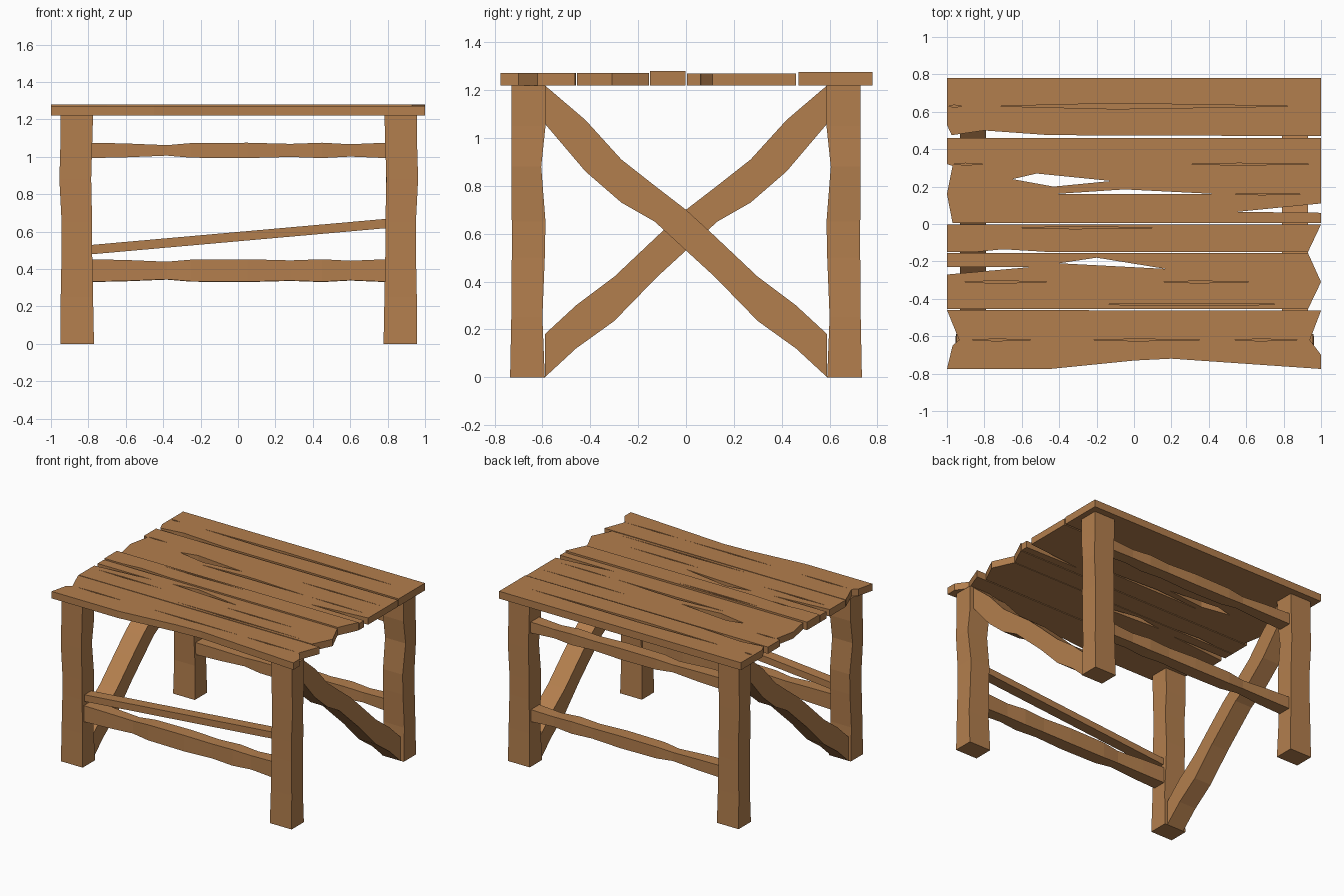
import bpy, bmesh

if "Cube" in bpy.data.objects:
    bpy.data.objects.remove(bpy.data.objects["Cube"])

wood = bpy.data.materials.new("wood")
wood.diffuse_color = (0.45, 0.21, 0.075, 1)
wood.use_nodes = True
wood.node_tree.nodes["Principled BSDF"].inputs["Base Color"].default_value = wood.diffuse_color


def finish(bm, name):
    bmesh.ops.recalc_face_normals(bm, faces=bm.faces)
    me = bpy.data.meshes.new(name)
    bm.to_mesh(me)
    bm.free()
    me.materials.append(wood)
    ob = bpy.data.objects.new(name, me)
    bpy.context.collection.objects.link(ob)
    return ob


def loft(name, rings):
    """Skin a chain of four-sided rings and cap both ends."""
    bm = bmesh.new()
    vs = [[bm.verts.new(p) for p in r] for r in rings]
    for a, b in zip(vs, vs[1:]):
        for i in range(4):
            j = (i + 1) % 4
            bm.faces.new((a[i], a[j], b[j], b[i]))
    bm.faces.new(vs[0])
    bm.faces.new(vs[-1])
    return finish(bm, name)


def prism(name, outline, z0, z1):
    bm = bmesh.new()
    f = bm.faces.new([bm.verts.new((x, y, z0)) for x, y in outline])
    r = bmesh.ops.extrude_face_region(bm, geom=[f])
    for v in r["geom"]:
        if isinstance(v, bmesh.types.BMVert):
            v.co.z = z1
    return finish(bm, name)


def plank(name, outline, top, holes=(), grooves=()):
    ob = prism(name, outline, 1.22, top)
    cuts = [(h, 1.1) for h in holes]
    # grooves are slim diamonds: start x, end x, y, half width
    for x0, x1, y, w in grooves:
        m = x0 + 0.4 * (x1 - x0)
        cuts.append((((x0, y), (m, y - w), (x1, y), (m, y + w)), top - 0.02))
    for pts, z in cuts:
        c = prism("cutter", pts, z, 1.4)
        c.hide_render = True
        m = ob.modifiers.new("cut", "BOOLEAN")
        m.operation = "DIFFERENCE"
        m.solver = "EXACT"
        m.object = c
        bpy.context.view_layer.objects.active = ob
        bpy.ops.object.modifier_apply(modifier=m.name)
        bpy.data.objects.remove(c)


# table top planks, back to front
plank("top_plank_back",
      [(-1, .78), (-1, .53), (-.975, .475), (-.8, .5), (-.45, .475), (1, .47), (1, .78)], 1.275,
      grooves=[(-.73, .85, .63, .015), (-.99, -.92, .63, .006)])
plank("top_plank_wide",
      [(-1, .46), (-1, .32), (-.97, .31), (-1, .16), (-.97, .005), (1, .005),
       (1, .06), (.55, .065), (1, .11), (1, .46)], 1.27,
      holes=[[(-.65, .24), (-.43, .2), (-.12, .23), (-.52, .27)],
             [(-.43, .16), (.45, .16), (-.05, .185)]],
      grooves=[(.28, .98, .32, .005), (-.97, -.8, .32, .005), (.5, .95, .16, .004)])
plank("top_plank_narrow",
      [(-1, -.002), (-1, -.15), (-.85, -.15), (-.7, -.135), (-.45, -.15), (.93, -.15), (1, -.002)], 1.28,
      grooves=[(-.6, .1, -.02, .006)])
plank("top_plank_notched",
      [(-1, -.155), (-1, -.23), (-.55, -.23), (-1, -.27), (-1, -.455),
       (.93, -.455), (1, -.31), (.93, -.155)], 1.272,
      holes=[[(-.4, -.21), (.17, -.24), (-.2, -.18)]],
      grooves=[(-.95, -.4, -.31, .006), (.1, .7, -.31, .005), (-.2, .85, -.43, .006)])
plank("top_plank_front",
      [(-1, -.46), (-.935, -.62), (-.97, -.65), (-1, -.775), (-.45, -.775), (0, -.73), (.2, -.72),
       (1, -.775), (1, -.7), (.94, -.62), (1, -.463)], 1.272,
      grooves=[(-.9, -.5, -.62, .005), (-.28, .45, -.62, .005), (.5, .93, -.62, .005)])

# four gnarled legs: z, inner x, outer x, inner y, outer y
leg = [(0, .77, .95, .59, .735), (.25, .775, .948, .6, .73), (.5, .78, .943, .59, .728),
       (.65, .78, .943, .587, .728), (.88, .785, .955, .605, .73), (1.05, .78, .95, .587, .73),
       (1.22, .775, .95, .587, .73)]
for sx, side in ((-1, "left"), (1, "right")):
    for sy, end in ((-1, "front"), (1, "back")):
        d = .008 if sx > 0 else 0
        loft(f"{end}_{side}_leg",
             [[(sx * (a + d), sy * c, z), (sx * (b + d), sy * c, z),
               (sx * (b + d), sy * e, z), (sx * (a + d), sy * e, z)] for z, a, b, c, e in leg])

# crossing side braces: y, top z, bottom z
brace = [(-.59, 1.22, 1.06), (-.42, 1.075, .86), (-.27, .91, .73), (-.13, .8, .65), (0, .7, .53),
         (.12, .59, .42), (.3, .42, .235), (.46, .3, .12), (.59, .18, 0)]
for sx, side in ((-1, "left"), (1, "right")):
    loft(f"{side}_brace",
         [[(sx * .79, sx * y, t), (sx * .93, sx * y, t),
           (sx * .93, sx * y, b), (sx * .79, sx * y, b)] for y, t, b in brace])

# long rails with a worn profile: x, pinch of the edges
worn = [(-.79, 0), (-.6, .004), (-.38, .013), (-.25, .002), (.05, 0), (.28, .006),
        (.45, 0), (.6, .008), (.79, 0)]


def rail(name, y, z0, z1):
    loft(name, [[(x, y - .05 + p, z0 + p), (x, y + .05 - p, z0 + p),
                 (x, y + .05 - p, z1 - p), (x, y - .05 + p, z1 - p)] for x, p in worn])


rail("front_lower_rail", -.66, .332, .452)
rail("back_lower_rail", .66, .33, .42)
rail("back_upper_rail", .66, .993, 1.075)

# slanted front bar
loft("front_slanted_bar",
     [[(x, -.7, z), (x, -.62, z), (x, -.62, z + .05), (x, -.7, z + .05)]
      for x, z in ((-.79, .478), (.79, .618))])
